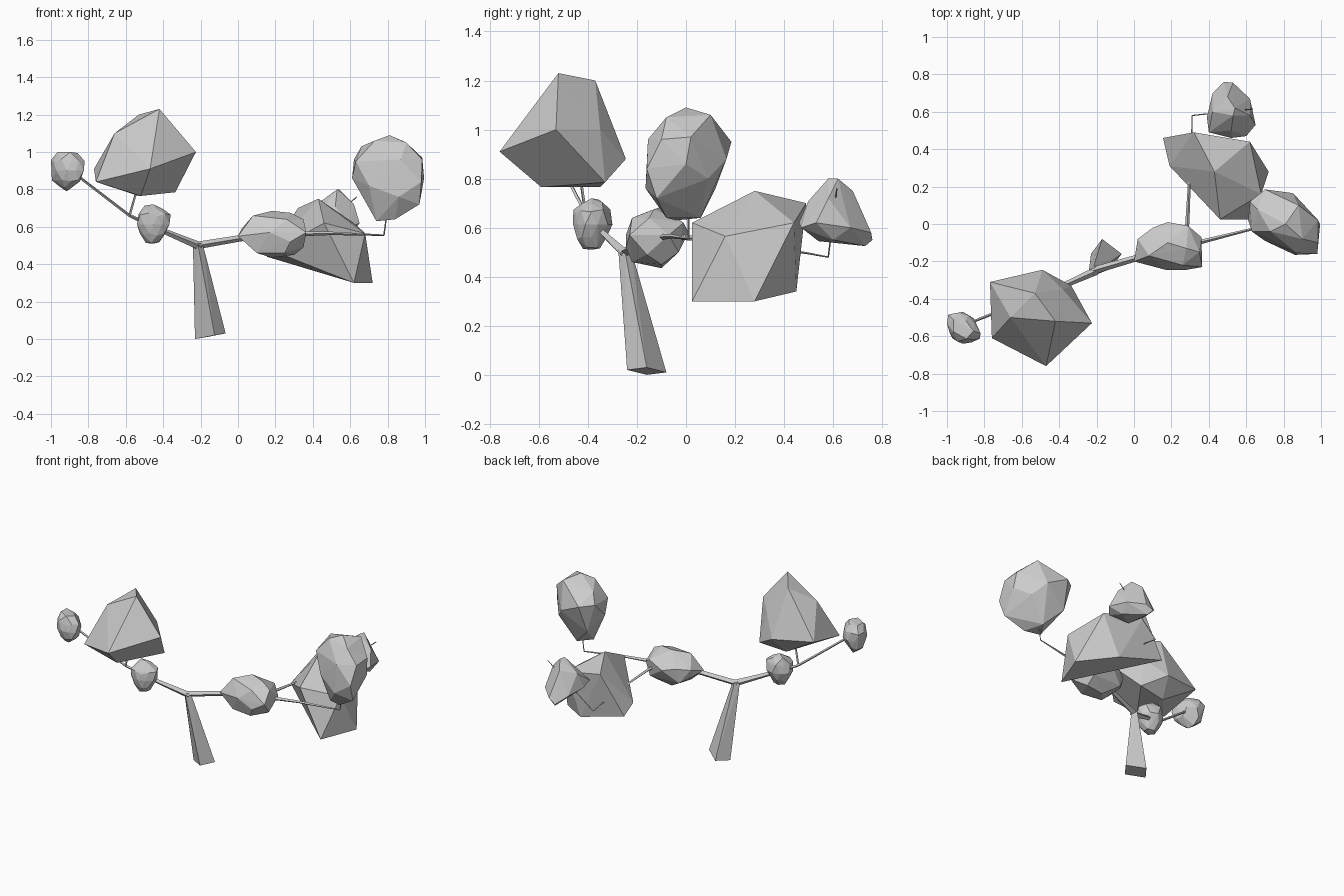
import bpy
import bmesh
import random
from mathutils import Matrix, Vector

default_cube = bpy.data.objects.get("Cube")
if default_cube:
    bpy.data.objects.remove(default_cube, do_unlink=True)

# One plain grey for the whole tree
GREY = (0.6, 0.6, 0.6, 1.0)
grey = bpy.data.materials.new("plain_grey")
grey.use_nodes = True
grey.diffuse_color = GREY
grey.node_tree.nodes["Principled BSDF"].inputs["Base Color"].default_value = GREY


def finish(name, bm):
    """Turn a bmesh into a flat shaded object."""
    bmesh.ops.recalc_face_normals(bm, faces=bm.faces)
    mesh = bpy.data.meshes.new(name)
    bm.to_mesh(mesh)
    bm.free()
    mesh.materials.append(grey)
    obj = bpy.data.objects.new(name, mesh)
    bpy.context.scene.collection.objects.link(obj)
    return obj


def hull(name, points):
    """Faceted solid wrapped around a few corner points."""
    bm = bmesh.new()
    for point in points:
        bm.verts.new(point)
    bmesh.ops.convex_hull(bm, input=bm.verts)
    loose = [v for v in bm.verts if not v.link_faces]
    bmesh.ops.delete(bm, geom=loose, context='VERTS')
    return finish(name, bm)


def clump(name, low, high, seed, yaw):
    """Small irregular leaf clump, narrower below, filling the box from low to high."""
    rng = random.Random(seed)
    ball = bmesh.new()
    bmesh.ops.create_icosphere(ball, subdivisions=2, radius=1)
    points = []
    for vert in ball.verts:
        p = vert.co * rng.uniform(0.85, 1.05)
        swell = 1 + 0.2 * p.z
        points.append(Vector((p.x * swell, p.y * swell + yaw * p.x, p.z)))
    ball.free()
    # Fit to the box
    for axis in range(3):
        smallest = min(p[axis] for p in points)
        largest = max(p[axis] for p in points)
        scale = (high[axis] - low[axis]) / (largest - smallest)
        for p in points:
            p[axis] = low[axis] + (p[axis] - smallest) * scale
    return hull(name, points)


def branch(name, path):
    """Square tapering limb through (x, y, z, radius) stations."""
    bm = bmesh.new()
    for start, end in zip(path, path[1:]):
        a, b = Vector(start[:3]), Vector(end[:3])
        span = b - a
        place = Matrix.Translation((a + b) / 2) @ span.to_track_quat('Z', 'Y').to_matrix().to_4x4()
        bmesh.ops.create_cone(bm, cap_ends=True, segments=4, radius1=start[3],
                              radius2=end[3], depth=span.length, matrix=place)
    return finish(name, bm)


# Leaning trunk with a square foot
crown = Vector((-.215, -.25, .51))
crown_corners = [crown + Vector(offset) for offset in
                 ((.026, 0, 0), (-.026, 0, 0), (0, .026, 0), (0, -.026, 0))]
hull("trunk", crown_corners + [(-.23, -.16, 0), (-.066, -.16, .03),
                               (-.17, -.08, .01), (-.125, -.24, .02)])

# Limbs on the right side
branch("right_limb", [(-.2, -.25, .495, .022), (-.38, -.33, .57, .015),
                      (-.58, -.41, .66, .008), (-.88, -.53, .89, .007)])
branch("right_twig", [(-.58, -.41, .66, .007), (-.54, -.43, .8, .006)])

# Limbs on the left side
branch("left_limb", [(-.22, -.25, .5, .02), (.02, -.18, .54, .017), (.26, -.12, .56, .014)])
branch("left_front_twig", [(.26, -.12, .56, .014), (.5, -.06, .565, .009),
                           (.78, .01, .555, .004), (.8, .01, .7, .003)])
branch("left_back_twig", [(.26, -.1, .56, .012), (.285, 0, .56, .011), (.295, .2, .54, .008),
                          (.31, .5, .495, .004), (.31, .58, .48, .003), (.635, .615, .76, .003)])

# Large angular clumps
hull("right_large_clump", [
    (-.42, -.52, 1.23), (-.53, -.37, 1.2), (-.66, -.5, 1.1), (-.225, -.53, 1),
    (-.38, -.35, 1), (-.47, -.76, .91), (-.76, -.61, .84), (-.77, -.31, .91),
    (-.49, -.245, .88), (-.52, -.59, .765), (-.53, -.35, .765), (-.335, -.33, .785)])
hull("left_large_clump", [
    (.43, .28, .75), (.32, .49, .7), (.62, .44, .62), (.68, .16, .565),
    (.72, .28, .3), (.46, .025, .62), (.62, .025, .3), (.155, .46, .44),
    (.19, .31, .47), (.5, .45, .34)])

# Rounded clumps on the left limbs
hull("left_inner_clump", [
    (0, -.2, .55), (.02, -.08, .59), (.03, -.1, .53), (.08, -.17, .66), (.1, -.02, .6),
    (.1, -.2, .46), (.18, -.1, .685), (.18, .01, .58), (.18, -.1, .435), (.17, -.245, .57),
    (.28, -.13, .675), (.29, -.01, .62), (.3, -.1, .45), (.3, -.03, .5), (.36, -.07, .57),
    (.365, -.23, .57), (.35, -.15, .64), (.35, -.16, .49), (.28, -.245, .52),
    (.26, -.22, .64), (.25, -.22, .46), (.08, -.04, .5)])
hull("left_front_clump", [
    (.81, 0, 1.09), (.9, -.08, 1.05), (.88, .1, 1.06), (.985, .02, .97), (.985, -.1, .96),
    (.98, -.16, .84), (.995, 0, .86), (.97, -.12, .72), (.84, -.08, .64), (.74, -.04, .63),
    (.8, .06, .64), (.87, -.155, .96), (.85, .165, .88), (.7, .185, .95), (.62, .12, .96),
    (.61, .02, .86), (.63, -.04, .95), (.7, -.09, .82), (.73, -.04, 1.06), (.66, .08, 1.03),
    (.92, .09, .8), (.86, -.165, .76), (.68, .12, .76)])
hull("left_back_clump", [
    (.53, .58, .8), (.54, .62, .8), (.5, .68, .75), (.48, .76, .55), (.53, .755, .58),
    (.5, .73, .525), (.62, .67, .6), (.65, .53, .62), (.6, .47, .6), (.52, .46, .62),
    (.4, .49, .64), (.39, .57, .62), (.42, .7, .6), (.62, .58, .72), (.52, .5, .71),
    (.5, .54, .545), (.6, .6, .55), (.42, .6, .72)])

# Small clumps on the right limb
clump("right_inner_clump", (-.54, -.46, .51), (-.36, -.3, .72), seed=3, yaw=0)
clump("right_tip_clump", (-1, -.64, .79), (-.82, -.47, 1), seed=5, yaw=-.35)
